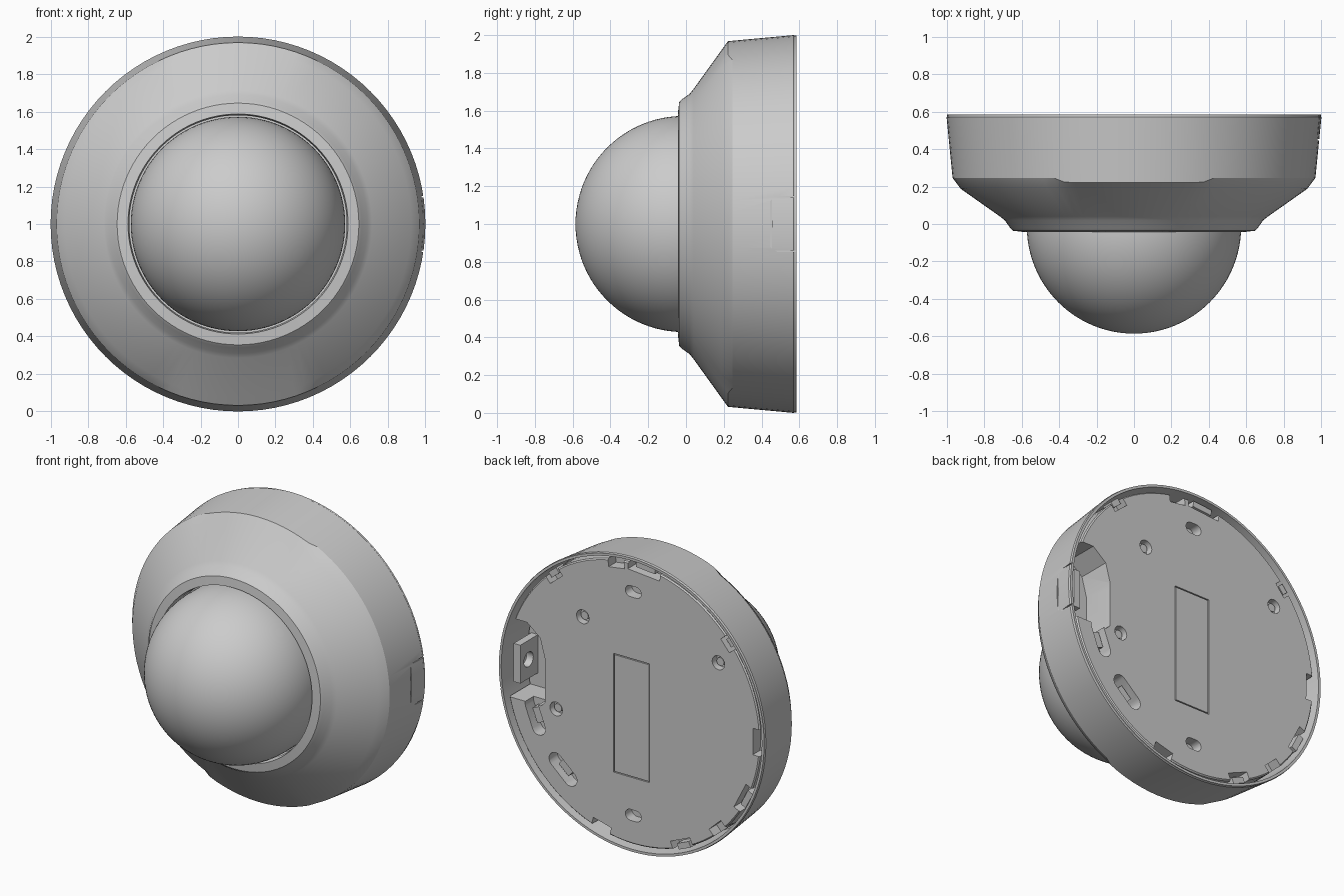
import bpy, bmesh, math
from mathutils import Matrix, Vector

cube = bpy.data.objects.get("Cube")
if cube:
    bpy.data.objects.remove(cube)

grey = bpy.data.materials.new("light_grey")
grey.use_nodes = True
grey.diffuse_color = (0.6, 0.6, 0.6, 1)
grey.node_tree.nodes["Principled BSDF"].inputs["Base Color"].default_value = (0.6, 0.6, 0.6, 1)


def finish(bm, name, angle=25):
    bmesh.ops.remove_doubles(bm, verts=bm.verts, dist=0.0005)
    bmesh.ops.recalc_face_normals(bm, faces=bm.faces)
    mesh = bpy.data.meshes.new(name)
    bm.to_mesh(mesh)
    bm.free()
    mesh.materials.append(grey)
    ob = bpy.data.objects.new(name, mesh)
    bpy.context.collection.objects.link(ob)
    smooth(ob, angle)
    return ob


def smooth(ob, angle=25):
    bpy.ops.object.select_all(action='DESELECT')
    ob.select_set(True)
    bpy.context.view_layer.objects.active = ob
    bpy.ops.object.shade_smooth_by_angle(angle=math.radians(angle))


def lathe(name, profile, segments=96, closed=False, angle=25):
    """Spin (radius, y) points round the front-to-back axis; profile may depend on the angle."""
    bm = bmesh.new()
    rings = []
    for i in range(segments):
        a = math.tau * i / segments
        rings.append([bm.verts.new((r * math.cos(a), y, 1 + r * math.sin(a)))
                      for r, y in profile(a)])
    n = len(rings[0])
    for i in range(segments):
        p, q = rings[i], rings[(i + 1) % segments]
        for j in range(n if closed else n - 1):
            k = (j + 1) % n
            bm.faces.new((p[j], p[k], q[k], q[j]))
    return finish(bm, name, angle)


def prism(bm, outline, y0, y1):
    """Extrude an (x, z) outline along y."""
    face = bm.faces.new([bm.verts.new((x, y0, 1 + z)) for x, z in outline])
    out = bmesh.ops.extrude_face_region(bm, geom=[face])["geom"]
    bmesh.ops.translate(bm, vec=(0, y1 - y0, 0),
                        verts=[v for v in out if isinstance(v, bmesh.types.BMVert)])


def slot(x, z, length, width, turn, steps=8):
    """Outline of a round-ended slot; length equal to width gives a circle."""
    pts, half = [], (length - width) / 2
    for side in (1, -1):
        for i in range(steps + 1):
            a = math.pi * (i / steps - 0.5) + (0 if side > 0 else math.pi)
            u, v = side * half + width / 2 * math.cos(a), width / 2 * math.sin(a)
            pts.append((x + u * math.cos(turn) - v * math.sin(turn),
                        z + u * math.sin(turn) + v * math.cos(turn)))
    return pts if half > 0 else pts[:steps] + pts[steps + 1:-1]


def rect(x, z, length, width, turn=0):
    c, s = math.cos(turn), math.sin(turn)
    return [(x + u * c - v * s, z + u * s + v * c) for u, v in
            ((-length / 2, -width / 2), (length / 2, -width / 2),
             (length / 2, width / 2), (-length / 2, width / 2))]


def cut(ob, bm):
    cutter = finish(bm, "cutter")
    cutter.hide_render = True
    mod = ob.modifiers.new("cut", 'BOOLEAN')
    mod.operation, mod.solver, mod.object = 'DIFFERENCE', 'EXACT', cutter
    mod.use_self = True
    bpy.context.view_layer.objects.active = ob
    bpy.ops.object.modifier_apply(modifier=mod.name)
    bpy.data.objects.remove(cutter)
    smooth(ob)


# Housing: the shoulder is chamfered deeper on the two sides
def housing_profile(a):
    side = min(1, max(0, (abs(math.cos(a)) - 0.38) / 0.05))
    return [(0.98, 0.585), (0.997, 0.585), (0.997, 0.575), (1.0, 0.57),
            (0.968, 0.222 + 0.024 * side), (0.925, 0.191 - 0.003 * side),
            (0.715, 0.04), (0.69, 0.02), (0.66, -0.022), (0.645, -0.036),
            (0.587, -0.043), (0.58, 0.0), (0.58, 0.1), (0.66, 0.1), (0.9, 0.27), (0.965, 0.3)]


housing = lathe("housing", housing_profile, closed=True)

# Grooves round the knockout tab in the side wall
bm = bmesh.new()
for z in (-0.145, 0.145):
    prism(bm, rect(1.0, z, 0.04, 0.008), 0.45, 0.6)
prism(bm, rect(1.0, 0, 0.04, 0.298), 0.446, 0.454)
cut(housing, bm)

# Dome and the seat behind it
R = 0.572


def dome_profile(a):
    return [(R, 0.08)] + [(R * math.cos(t), -0.013 - R * math.sin(t))
                          for t in (math.pi / 2 * i / 24 for i in range(25))]


lathe("dome", dome_profile, angle=40)

# Base plate closing the back
PLATE = 0.566
base = lathe("base_plate", lambda a: [(0, 0.28), (0.9, 0.28), (0.955, 0.31),
                                      (0.955, PLATE - 0.008), (0.947, PLATE), (0, PLATE)])

bm = bmesh.new()
# Cable pocket
pocket = [(1.0, -0.2), (1.0, 0.34), (0.8, 0.34), (0.7, 0.26), (0.665, 0.13),
          (0.665, -0.17), (0.695, -0.2)]
prism(bm, pocket, 0.34, 0.7)
# Mounting slots at top and bottom
for z in (0.76, -0.76):
    prism(bm, slot(0, z, 0.12, 0.075, 0), PLATE - 0.07, 0.7)
# Screw holes
screws = [(0.38, 0.49), (-0.64, 0.45), (0.58, -0.19)]
for x, z in screws:
    prism(bm, slot(x, z, 0.095, 0.095, 0), PLATE - 0.05, 0.7)
# Curved-side latch slots, set along the rim
latches = [math.radians(d) for d in (-21, -48)]
for a in latches:
    prism(bm, slot(0.79 * math.cos(a), 0.79 * math.sin(a), 0.25, 0.1, a + math.pi / 2),
          PLATE - 0.09, 0.7)
# Rim notches: angle in degrees and width
notches = [(95, 0.24), (82, 0.12), (50, 0.12), (181, 0.18), (207, 0.2),
           (227, 0.12), (247, 0.16), (285, 0.14), (140, 0.1)]
for deg, width in notches:
    a = math.radians(deg)
    prism(bm, rect(0.95 * math.cos(a), 0.95 * math.sin(a), width, 0.1, a + math.pi / 2),
          PLATE - 0.08, 0.7)
# Thin groove framing the label panel
for x in (-0.12, 0.145):
    prism(bm, rect(x, -0.1, 0.007, 0.807), PLATE - 0.012, 0.7)
for z in (-0.5, 0.3):
    prism(bm, rect(0.0125, z, 0.258, 0.007), PLATE - 0.012, 0.7)
cut(base, bm)

# Screw heads
bm = bmesh.new()
for x, z in screws:
    prism(bm, slot(x, z, 0.055, 0.055, 0), PLATE - 0.06, PLATE - 0.02)
finish(bm, "screws")

# Latch bridges and rim clips
bm = bmesh.new()
for a in latches:
    prism(bm, rect(0.79 * math.cos(a), 0.79 * math.sin(a), 0.1, 0.05, a + math.pi / 2),
          PLATE - 0.1, PLATE - 0.03)
for deg, width in notches[::2]:
    a = math.radians(deg)
    prism(bm, rect(0.945 * math.cos(a), 0.945 * math.sin(a), width * 0.6, 0.04, a + math.pi / 2),
          PLATE - 0.09, PLATE - 0.015)
finish(bm, "clips")

# Cable guide in the pocket: a block with a round hole facing outward
bm = bmesh.new()
prism(bm, rect(0.9, 0.02, 0.05, 0.26), 0.33, 0.53)
guide = finish(bm, "cable_guide")
bm = bmesh.new()
bmesh.ops.create_cone(bm, cap_ends=True, segments=20, radius1=0.05, radius2=0.05, depth=0.2,
                      matrix=Matrix.Translation(Vector((0.9, 0.44, 1.02)))
                      @ Matrix.Rotation(math.pi / 2, 4, 'Y'))
cut(guide, bm)
